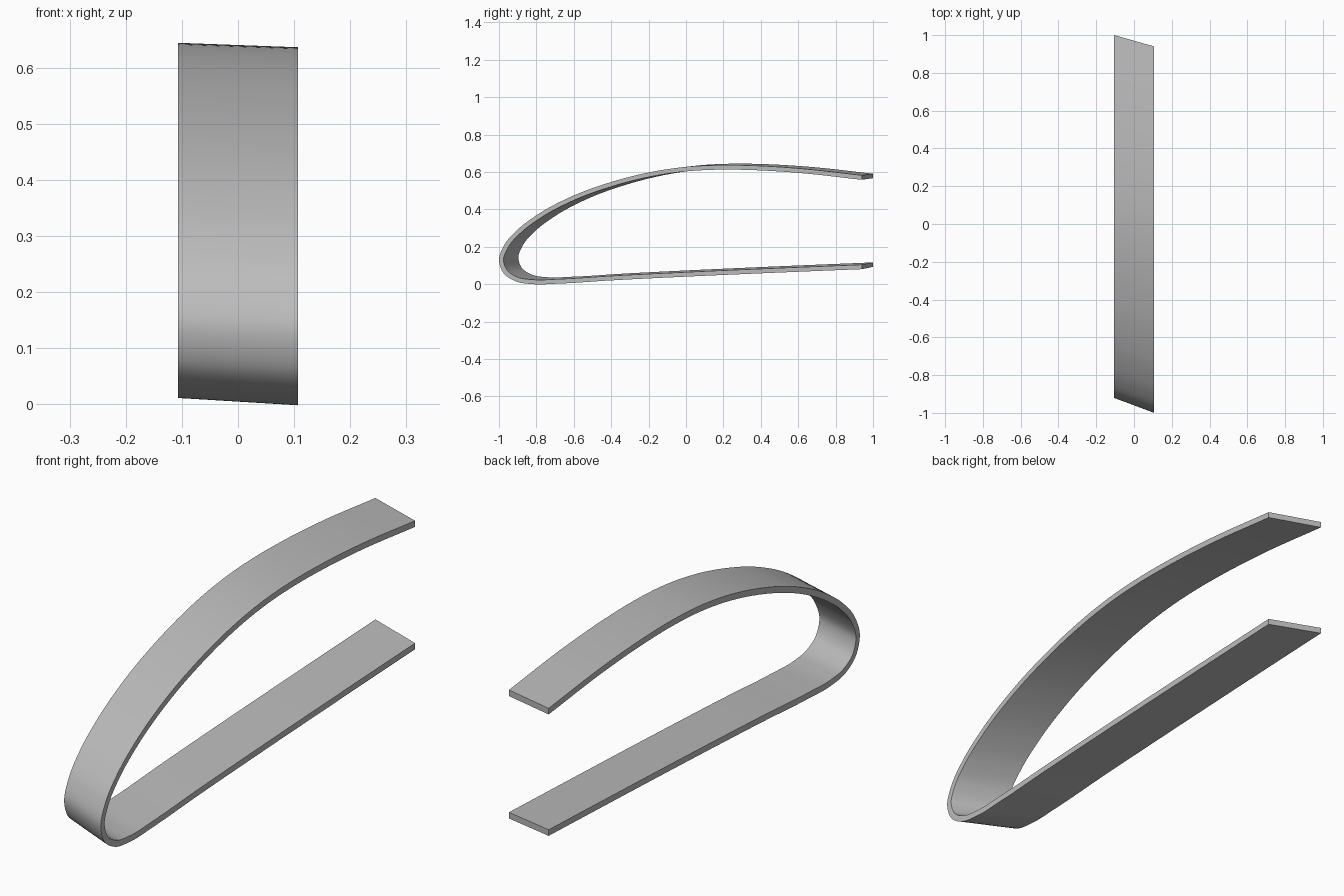
import bpy, bmesh, math
from mathutils import Vector

cube = bpy.data.objects.get("Cube")
if cube:
    bpy.data.objects.remove(cube)

HALF_WIDTH = 0.107
THICKNESS = 0.024
STEPS = 8

# Outer profile (y, z) of the left end, from upper tail round the nose to lower tail
OUTER = [(0.94, 0.582), (0.6, 0.619), (0.35, 0.634), (0.17, 0.636), (0.0, 0.627),
         (-0.2, 0.597), (-0.4, 0.546), (-0.6, 0.474), (-0.8, 0.368), (-0.9, 0.292),
         (-0.97, 0.212), (-1.0, 0.13), (-0.975, 0.058), (-0.91, 0.015), (-0.82, 0.0),
         (-0.68, 0.003), (-0.4, 0.02), (0.0, 0.04), (0.5, 0.062), (0.94, 0.08)]


def smooth_path(points):
    """Hermite path through the points, tangents weighted by spacing."""
    pts = [Vector(p) for p in points]
    last = len(pts) - 1
    slopes = []
    for i in range(last + 1):
        if i in (0, last):
            a, b = (0, 1) if i == 0 else (last - 1, last)
            slopes.append((pts[b] - pts[a]).normalized())
            continue
        d0, d1 = pts[i] - pts[i - 1], pts[i + 1] - pts[i]
        l0, l1 = d0.length, d1.length
        slopes.append((d0 / l0 * l1 + d1 / l1 * l0) / (l0 + l1))
    path = []
    for i in range(last):
        length = (pts[i + 1] - pts[i]).length
        for k in range(STEPS):
            t = k / STEPS
            h = t * t * (3 - 2 * t)
            path.append(pts[i] * (1 - h) + pts[i + 1] * h
                        + slopes[i] * length * t * (1 - t) ** 2
                        - slopes[i + 1] * length * t * t * (1 - t))
    return path + [pts[last]]


def inset_path(path):
    """Offset inwards by the skin thickness, keeping the tail cuts upright."""
    inner = []
    for i, p in enumerate(path):
        d = (path[min(i + 1, len(path) - 1)] - path[max(i - 1, 0)]).normalized()
        inner.append(p + Vector((-d.y, d.x)) * THICKNESS)
    for i in (0, -1):
        inner[i].x = path[i].x
    return inner


def left_point(p):
    return (HALF_WIDTH, p.x, p.y)


def right_point(p):
    # The right end is swept back, raised and slightly smaller
    return (-HALF_WIDTH, -0.92 + (p.x + 1) * 0.99, 0.013 + p.y * 0.992)


# Curved strip with a slanted sweep
outer = smooth_path(OUTER)
inner = inset_path(outer)
bm = bmesh.new()
rings = []
for o, n in zip(outer, inner):
    rings.append([bm.verts.new(c) for c in
                  (left_point(o), right_point(o), right_point(n), left_point(n))])
for r0, r1 in zip(rings, rings[1:]):
    for k in range(4):
        j = (k + 1) % 4
        bm.faces.new((r0[k], r0[j], r1[j], r1[k]))
bm.faces.new(rings[0])
bm.faces.new(rings[-1])
bmesh.ops.recalc_face_normals(bm, faces=bm.faces)
mesh = bpy.data.meshes.new("leading_edge_skin")
bm.to_mesh(mesh)
bm.free()
skin = bpy.data.objects.new("leading_edge_skin", mesh)
bpy.context.collection.objects.link(skin)

# Plain grey
grey = bpy.data.materials.new("plain_grey")
grey.use_nodes = True
colour = (0.5, 0.5, 0.5, 1)
grey.diffuse_color = colour
grey.node_tree.nodes["Principled BSDF"].inputs["Base Color"].default_value = colour
mesh.materials.append(grey)

# Smooth along the curve, crisp at the rims
bpy.ops.object.select_all(action='DESELECT')
skin.select_set(True)
bpy.context.view_layer.objects.active = skin
bpy.ops.object.shade_smooth_by_angle(angle=math.radians(30))
